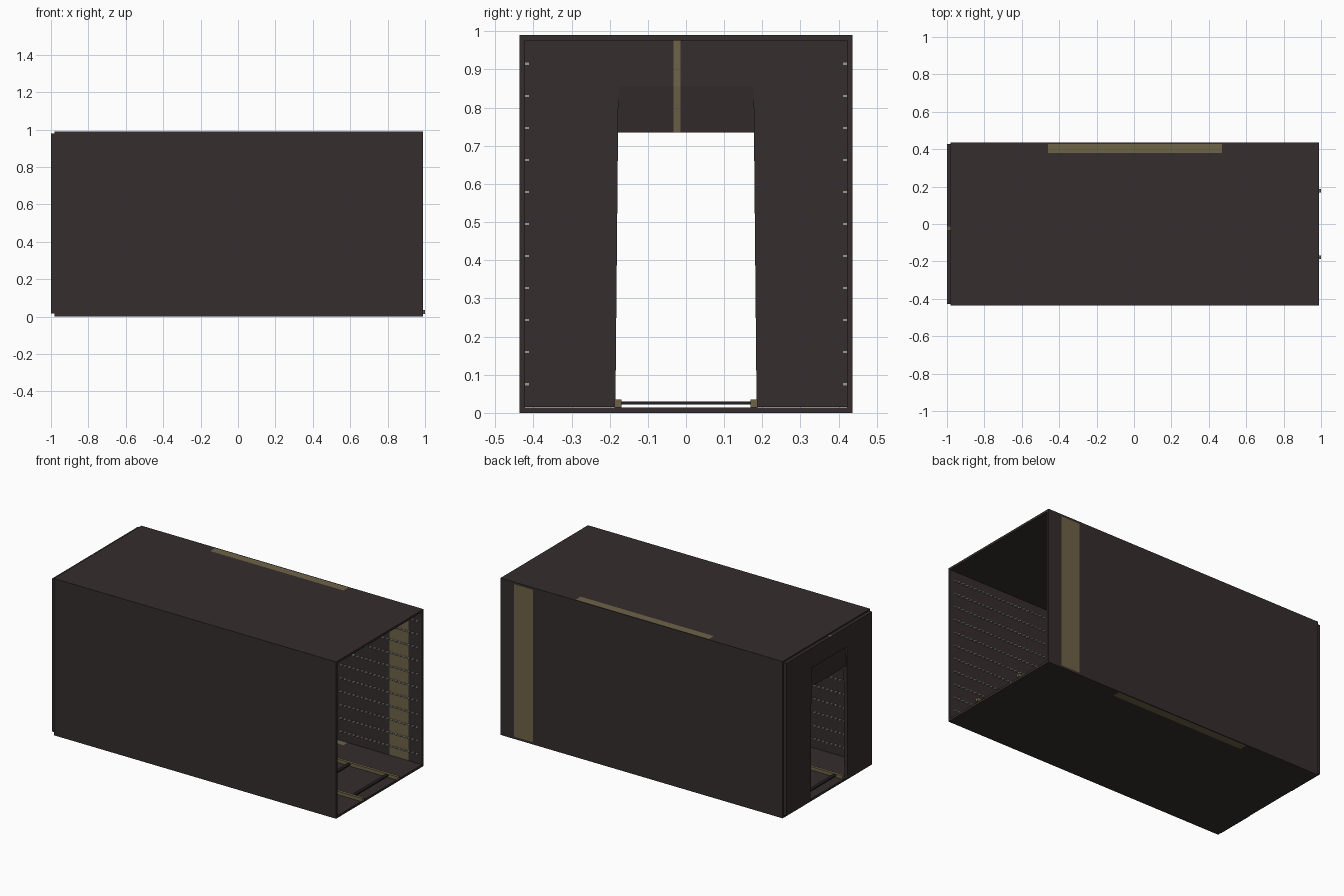
import bpy, bmesh
from mathutils import Vector

if "Cube" in bpy.data.objects:
    bpy.data.objects.remove(bpy.data.objects["Cube"])


def material(name, rgb):
    m = bpy.data.materials.new(name)
    m.diffuse_color = (*rgb, 1)
    m.use_nodes = True
    m.node_tree.nodes["Principled BSDF"].inputs["Base Color"].default_value = m.diffuse_color
    return m


DARK = material("dark_brown", (0.036, 0.026, 0.027))
TAN = material("tan", (0.155, 0.125, 0.062))
GREY = material("light_grey", (0.32, 0.32, 0.32))
BLACK = material("near_black", (0.018, 0.014, 0.014))


def finish(name, bm, mats):
    bmesh.ops.recalc_face_normals(bm, faces=bm.faces)
    me = bpy.data.meshes.new(name)
    bm.to_mesh(me)
    bm.free()
    for m in mats:
        me.materials.append(m)
    ob = bpy.data.objects.new(name, me)
    bpy.context.collection.objects.link(ob)
    return ob


def add_box(bm, lo, hi):
    lo, hi = Vector(lo), Vector(hi)
    vs = bmesh.ops.create_cube(bm, size=1)["verts"]
    for v in vs:
        v.co = (lo + hi) / 2 + v.co * (hi - lo)


def paint(bm, cuts, rule):
    """Cut along axis planes, then give second material where rule(centre, normal) holds."""
    for axis, pos in cuts:
        n = Vector((0, 0, 0))
        n[axis] = 1
        bmesh.ops.bisect_plane(bm, geom=bm.verts[:] + bm.edges[:] + bm.faces[:],
                               plane_co=n * pos, plane_no=n)
    bmesh.ops.recalc_face_normals(bm, faces=bm.faces)
    bm.normal_update()
    for f in bm.faces:
        if rule(f.calc_center_bounds(), f.normal):
            f.material_index = 1


def slab(name, lo, hi, cuts=(), rule=lambda c, n: False):
    bm = bmesh.new()
    add_box(bm, lo, hi)
    paint(bm, cuts, rule)
    return finish(name, bm, (DARK, TAN))


def extrude_profile(bm, pts, axis, a, b):
    """Extrude a 2D outline along an axis between a and b."""
    vs = []
    for p in pts:
        co = list(p)
        co.insert(axis, a)
        vs.append(bm.verts.new(co))
    face = bm.faces.new(vs)
    ext = bmesh.ops.extrude_face_region(bm, geom=[face])["geom"]
    off = Vector((0, 0, 0))
    off[axis] = b - a
    for v in ext:
        if isinstance(v, bmesh.types.BMVert):
            v.co += off


X0, X1, Y, H, T = -0.98, 0.99, 0.436, 0.99, 0.014

# Floor and roof, each with a long tan strip beside the back wall
long_cuts = [(0, -0.46), (0, 0.47), (1, 0.38), (1, 0.428)]


def long_strip(c, n):
    return abs(n.z) > 0.5 and -0.46 < c.x < 0.47 and 0.38 < c.y < 0.428


slab("floor", (X0, -Y, 0), (X1, Y, T), long_cuts, long_strip)
slab("roof", (X0, -Y, H - T), (X1, Y, H), long_cuts, long_strip)

# Side walls, the back one with an upright tan stripe
slab("front_wall", (X0, -Y, T), (X1, -Y + T, H - T))
slab("back_wall", (X0, Y - T, T), (X1, Y, H - T), [(0, 0.763), (0, 0.895)],
     lambda c, n: abs(n.y) > 0.5 and 0.763 < c.x < 0.895)

# End wall with a slightly tapering doorway and a thin stripe
stripe_cuts = [(1, -0.033), (1, -0.014)]


def end_stripe(c, n):
    return -0.033 < c.y < -0.014 and (n.x > 0.3 or n.z > 0.7)


bm = bmesh.new()
half = [(0.177, 0.855), (0.185, 0.016), (0.428, 0.016), (0.428, 0.98)]
outline = half + [(-y, z) for y, z in reversed(half)]
extrude_profile(bm, outline, 0, -1.0, -0.976)
paint(bm, stripe_cuts, end_stripe)
finish("end_wall", bm, (DARK, TAN))

# Sloping panel hanging in the top of the doorway
bm = bmesh.new()
extrude_profile(bm, [(-0.984, 0.855), (-0.976, 0.855), (-0.99, 0.735), (-0.998, 0.735)],
                1, -0.178, 0.178)
paint(bm, stripe_cuts, lambda c, n: end_stripe(c, n) and n.x > 0.3)
finish("door_panel", bm, (DARK, TAN))

# Rows of small studs on both inner walls
bm = bmesh.new()
for side in (-1, 1):
    for row in range(11):
        z = 0.075 + row * 0.084
        for i in range(66):
            x = -0.96 + i * 0.0295
            y = side * 0.4165
            add_box(bm, (x - 0.007, y - 0.006, z - 0.004), (x + 0.007, y + 0.006, z + 0.004))
finish("wall_studs", bm, (GREY,))

# Floor rails joined by raised cross bars
for side, label in ((-1, "front"), (1, "back")):
    bm = bmesh.new()
    add_box(bm, (-0.976, side * 0.178 - 0.009, T), (1.0, side * 0.178 + 0.009, 0.035))
    finish(label + "_floor_rail", bm, (TAN,))
bm = bmesh.new()
for i in range(8):
    x = -0.92 + i * 0.263
    add_box(bm, (x - 0.01, -0.17, 0.022), (x + 0.01, 0.17, 0.03))
finish("cross_bars", bm, (BLACK,))
